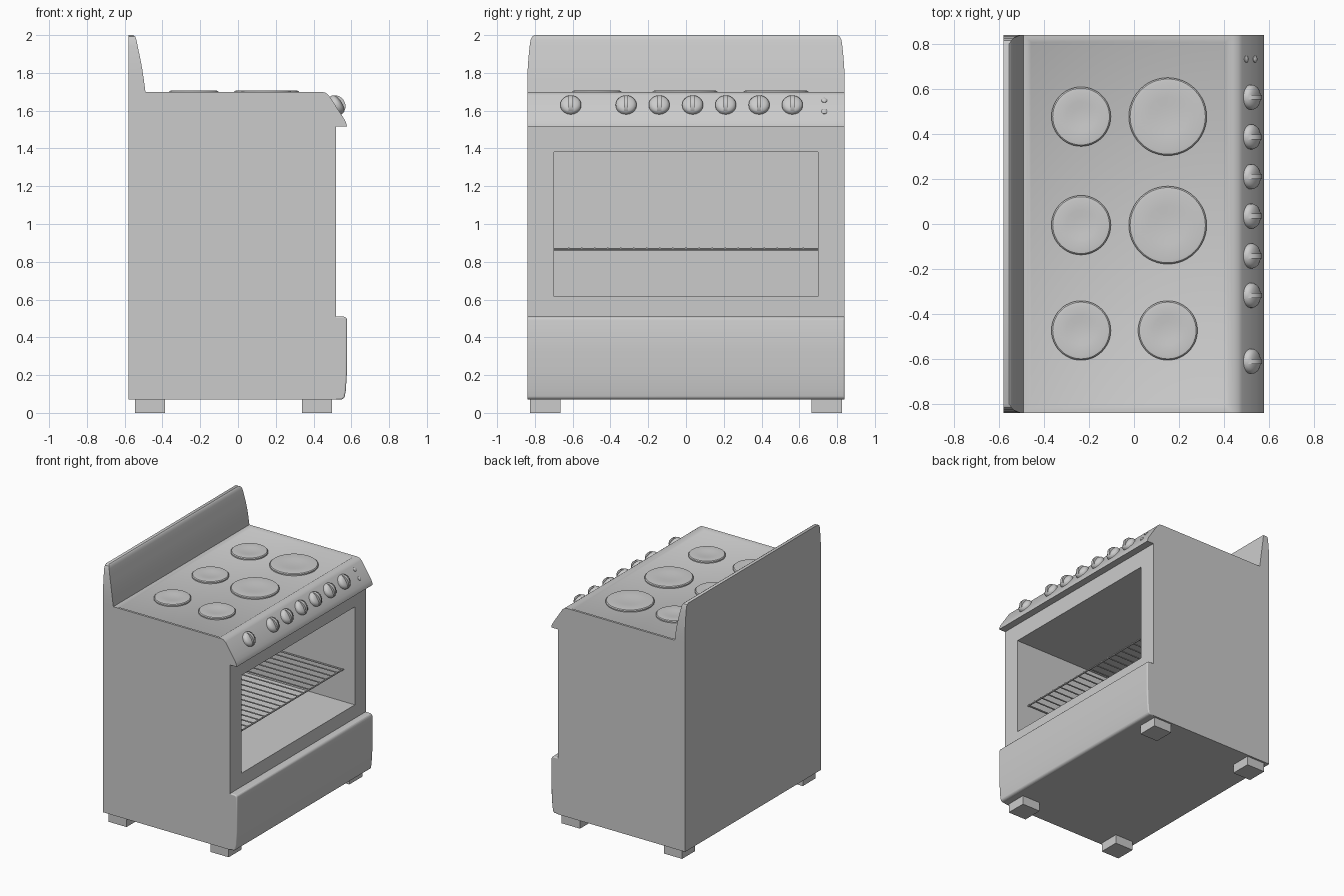
import bpy, bmesh, math
from mathutils import Matrix, Vector

if "Cube" in bpy.data.objects:
    bpy.data.objects.remove(bpy.data.objects["Cube"])


def finish(name, bm, smooth=True, bevel=0):
    bmesh.ops.recalc_face_normals(bm, faces=bm.faces)
    me = bpy.data.meshes.new(name)
    bm.to_mesh(me)
    bm.free()
    return place(name, me, smooth, bevel)


def place(name, me, smooth=False, bevel=0):
    ob = bpy.data.objects.new(name, me)
    bpy.context.collection.objects.link(ob)
    if bevel:
        m = ob.modifiers.new("bevel", "BEVEL")
        m.width, m.segments, m.limit_method = bevel, 3, 'ANGLE'
    if smooth:
        bpy.ops.object.select_all(action='DESELECT')
        ob.select_set(True)
        bpy.context.view_layer.objects.active = ob
        bpy.ops.object.shade_smooth_by_angle(angle=math.radians(35))
    return ob


def loft(bm, rings, cap=True):
    """Join equal-length closed rings of points with quads."""
    vs = [[bm.verts.new(p) for p in r] for r in rings]
    n = len(vs[0])
    for a, b in zip(vs, vs[1:]):
        for i in range(n):
            bm.faces.new((a[i], a[(i + 1) % n], b[(i + 1) % n], b[i]))
    if cap:
        bm.faces.new(vs[0])
        bm.faces.new(vs[-1])
    return vs


def prism(bm, pts, hy):
    """Extrude an xz profile between -hy and hy."""
    return loft(bm, [[(x, y, z) for x, z in pts] for y in (-hy, hy)])


def lathe(bm, prof, n=40):
    loft(bm, [[(r * math.cos(2 * math.pi * i / n), r * math.sin(2 * math.pi * i / n), z)
               for i in range(n)] for r, z in prof])


def rod(bm, a, b, r=0.006):
    a, b = Vector(a), Vector(b)
    rot = (b - a).to_track_quat('Z', 'Y').to_matrix().to_4x4()
    bmesh.ops.create_cone(bm, cap_ends=True, segments=8, radius1=r, radius2=r,
                          depth=(b - a).length, matrix=Matrix.Translation((a + b) / 2) @ rot)


def rect(x, hy, z0, z1):
    return [(x, -hy, z0), (x, hy, z0), (x, hy, z1), (x, -hy, z1)]


# Body with open oven cavity: back, front rim, opening, cavity back
bm = bmesh.new()
loft(bm, [rect(-0.58, 0.84, 0.07, 1.515), rect(0.52, 0.84, 0.07, 1.515),
          rect(0.52, 0.70, 0.615, 1.38), rect(-0.45, 0.70, 0.615, 1.38)])
finish("oven_body", bm, smooth=False)

# Cooktop with sloping control panel and shallow recess
bm = bmesh.new()
prism(bm, [(-0.58, 1.515), (-0.58, 1.70), (-0.49, 1.70), (0.44, 1.70), (0.462, 1.696),
           (0.48, 1.682), (0.55, 1.575), (0.566, 1.55), (0.574, 1.53), (0.577, 1.515)], 0.84)
bmesh.ops.recalc_face_normals(bm, faces=bm.faces)
top = max((f for f in bm.faces if f.normal.z > 0.9), key=lambda f: f.calc_area())
bmesh.ops.inset_individual(bm, faces=[top], thickness=0.025, depth=0)
bmesh.ops.inset_individual(bm, faces=[top], thickness=0.022, depth=-0.01)
finish("cooktop", bm)

# Backsplash, curved front and rounded upper ends
bm = bmesh.new()
rows = [(1.70, -0.49, 0.84), (1.76, -0.498, 0.84), (1.82, -0.507, 0.838), (1.88, -0.518, 0.834),
        (1.94, -0.531, 0.828), (1.975, -0.538, 0.823), (1.992, -0.544, 0.815), (2.0, -0.555, 0.80)]
loft(bm, [[(-0.58, -h, z), (-0.58, h, z), (x, h, z), (x, -h, z)] for z, x, h in rows])
finish("backsplash", bm)

# Storage drawer
bm = bmesh.new()
prism(bm, [(0.50, 0.07), (0.55, 0.07), (0.564, 0.08), (0.571, 0.12), (0.577, 0.22), (0.578, 0.32),
           (0.578, 0.49), (0.573, 0.504), (0.56, 0.51), (0.50, 0.51)], 0.84)
finish("drawer", bm, bevel=0.008)

# Feet
for i, x in enumerate((-0.465, 0.418)):
    for j, y in enumerate((-0.745, 0.745)):
        bm = bmesh.new()
        bmesh.ops.create_cube(bm, size=1, matrix=Matrix.Translation((x, y, 0.036))
                              @ Matrix.Diagonal((0.158, 0.16, 0.072, 1)))
        finish(f"foot_{i}{j}", bm, smooth=False)

# Burners
for i, (x, y, r) in enumerate([(-0.235, 0.477, 0.132), (-0.235, -0.005, 0.132), (-0.235, -0.473, 0.132),
                               (0.15, 0.477, 0.173), (0.15, -0.005, 0.173), (0.15, -0.473, 0.132)]):
    bm = bmesh.new()
    lathe(bm, [(r, 0), (r, 0.01), (r - 0.006, 0.016), (r - 0.02, 0.018),
               (r * 0.5, 0.016), (r * 0.3, 0.013), (0.01, 0.012)], 48)
    finish(f"burner_{i}", bm).location = (x, y, 1.689)

# Oven rack
bm = bmesh.new()
z = 0.867
for s in (-1, 1):
    rod(bm, (0.42 * s, -0.70, z), (0.42 * s, 0.70, z))
    rod(bm, (-0.42, 0.69 * s, z), (0.42, 0.69 * s, z))
for i in range(1, 20):
    y = -0.69 + 1.38 * i / 20
    rod(bm, (-0.425, y, z + 0.005), (0.425, y, z + 0.005), 0.005)
finish("oven_rack", bm)

# Knobs: domed base with half-round grip, tilted to the panel
tilt = math.atan2(0.836, 0.548)
bm = bmesh.new()
lathe(bm, [(0.055, -0.006), (0.055, 0.012), (0.05, 0.022), (0.038, 0.03), (0.02, 0.034), (0.004, 0.035)], 32)
prism(bm, [(0.053 * math.cos(math.pi * i / 16), 0.005 + 0.046 * math.sin(math.pi * i / 16))
           for i in range(17)], 0.011)
first = finish("knob_0", bm)
for i, y in enumerate((-0.61, -0.317, -0.142, 0.035, 0.21, 0.387, 0.563)):
    ob = first if i == 0 else place(f"knob_{i}", first.data)
    ob.location, ob.rotation_euler = (0.517, y, 1.627), (0, tilt, 0)

# Indicator lights
for i, z in enumerate((1.655, 1.595)):
    bm = bmesh.new()
    lathe(bm, [(0.015, -0.004), (0.015, 0.003), (0.01, 0.007), (0.002, 0.009)], 20)
    ob = finish(f"indicator_{i}", bm)
    ob.location = (0.48 + (1.682 - z) * 0.07 / 0.107, 0.732, z)
    ob.rotation_euler = (0, tilt, 0)
